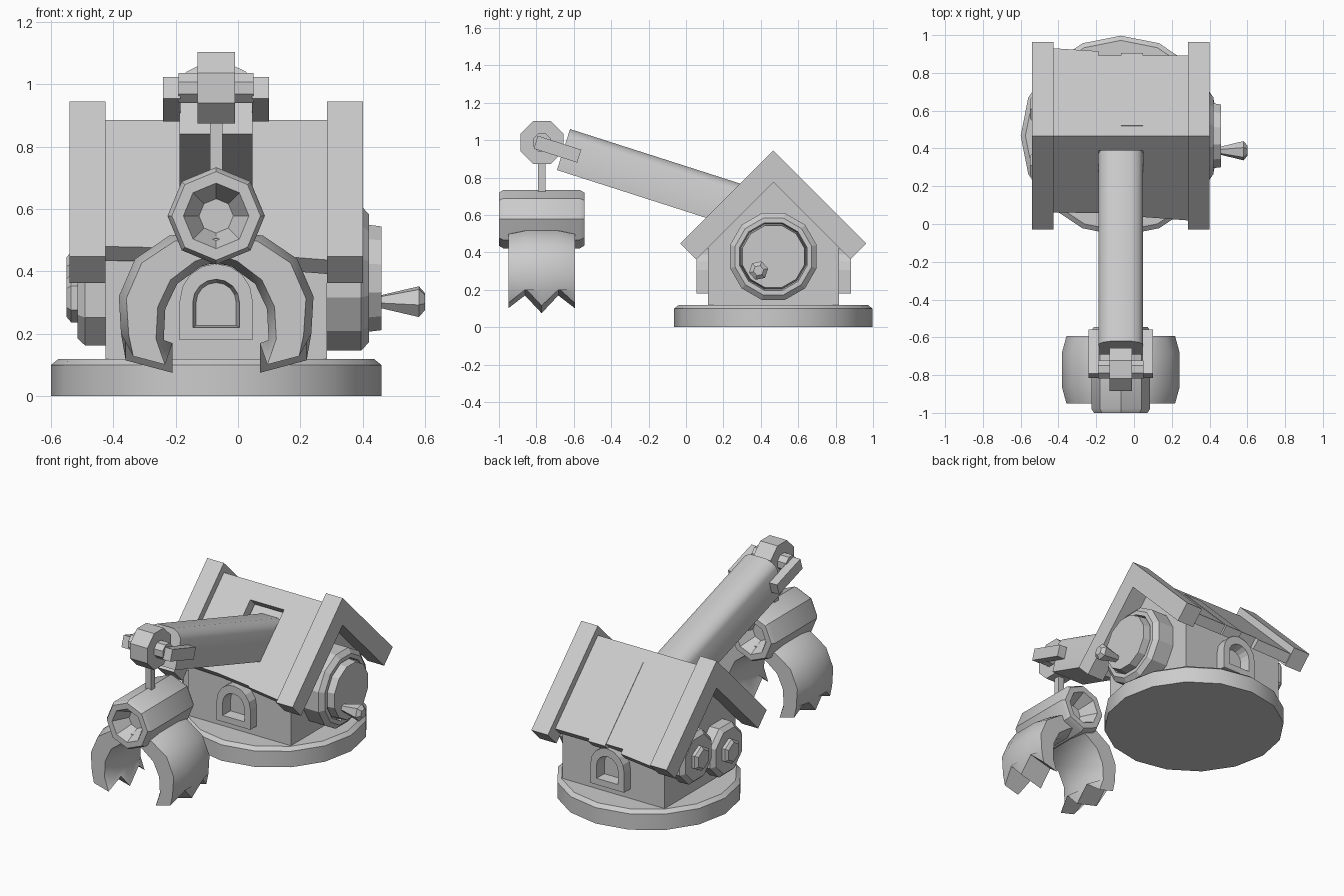
import bpy, bmesh
from math import pi, cos, sin, radians
from mathutils import Vector

cube = bpy.data.objects.get("Cube")
if cube:
    bpy.data.objects.remove(cube, do_unlink=True)

grey = bpy.data.materials.new("plain_grey")
grey.use_nodes = True
COLOUR = (0.6, 0.6, 0.6, 1)
grey.diffuse_color = COLOUR
grey.node_tree.nodes["Principled BSDF"].inputs["Base Color"].default_value = COLOUR

CX, CY = -0.07, 0.467        # middle of the house
LEFT, RIGHT = -0.425, 0.285  # house side walls


def finish(name, bm, loc=(0, 0, 0), smooth=0):
    bmesh.ops.remove_doubles(bm, verts=bm.verts, dist=1e-5)
    bmesh.ops.recalc_face_normals(bm, faces=bm.faces)
    mesh = bpy.data.meshes.new(name)
    bm.to_mesh(mesh)
    bm.free()
    mesh.materials.append(grey)
    obj = bpy.data.objects.new(name, mesh)
    obj.location = loc
    bpy.context.collection.objects.link(obj)
    if smooth:
        bpy.ops.object.select_all(action='DESELECT')
        obj.select_set(True)
        bpy.context.view_layer.objects.active = obj
        bpy.ops.object.shade_smooth_by_angle(angle=radians(smooth))
    return obj


def place(axis, a, b, h):
    return {'x': (h, a, b), 'y': (a, h, b), 'z': (a, b, h)}[axis]


def skin(bm, rings, caps=True, loop=False):
    """Join equal rings of points into a surface."""
    rows = [[bm.verts.new(p) for p in ring] for ring in rings]
    pairs = list(zip(rows, rows[1:])) + ([(rows[-1], rows[0])] if loop else [])
    for r, s in pairs:
        for i in range(len(r)):
            j = (i + 1) % len(r)
            bm.faces.new((r[i], r[j], s[j], s[i]))
    if caps and not loop:
        bm.faces.new(rows[0])
        bm.faces.new(rows[-1])


def prism(name, pts, axis, h0, h1, loc=(0, 0, 0), smooth=0):
    bm = bmesh.new()
    skin(bm, [[place(axis, a, b, h) for a, b in pts] for h in (h0, h1)])
    return finish(name, bm, loc, smooth)


def lathe(name, profile, n, axis, loc, turn=0.0, smooth=0):
    bm = bmesh.new()
    angles = [2 * pi * i / n + turn for i in range(n)]
    skin(bm, [[place(axis, r * cos(t), r * sin(t), h) for t in angles]
              for r, h in profile])
    return finish(name, bm, loc, smooth)


def rect(a0, a1, b0, b1):
    return [(a0, b0), (a1, b0), (a1, b1), (a0, b1)]


# Round base and house body
lathe("base", [(0.53, 0), (0.53, 0.1), (0.505, 0.12)], 16, 'z', (CX, CY, 0), smooth=30)
prism("house_body", [(0.118, 0.11), (0.818, 0.11), (0.818, 0.44), (CY, 0.775), (0.118, 0.44)],
      'x', LEFT, RIGHT)

# Thick gable beams
beam = [(CY, 0.945), (-0.03, 0.448), (0.055, 0.363), (CY, 0.775), (0.879, 0.363), (0.964, 0.448)]
prism("right_gable_beam", beam, 'x', -0.54, LEFT)
prism("left_gable_beam", beam, 'x', RIGHT, 0.4)


def plank(name, x0, x1, side, top, reach0, reach1, apex=0.885, thick=0.045):
    """Sloping roof board; top and reach are distances from the ridge."""
    bm = bmesh.new()
    rings = []
    for x, reach in ((x0, reach0), (x1, reach1)):
        inner = top if top == 0 else top - thick
        under = apex - 2 * thick if top == 0 else apex - top - thick
        rings.append([(x, CY + side * top, apex - top),
                      (x, CY + side * reach, apex - reach),
                      (x, CY + side * (reach - thick), apex - reach - thick),
                      (x, CY + side * inner, under)])
    skin(bm, rings)
    return finish(name, bm)


# Roof boards, leaving an opening for the crane arm at the front
A0, A1 = -0.187, 0.047
plank("front_roof_right", LEFT, A0, -1, 0, 0.405, 0.41)
plank("front_roof_left", A1, RIGHT, -1, 0, 0.43, 0.448)
plank("front_roof_ridge", A0, A1, -1, 0, 0.078, 0.078)
plank("front_roof_eave", A0, A1, -1, 0.31, 0.41, 0.425)
plank("back_roof_right", LEFT, A0, 1, 0, 0.463, 0.448)
plank("back_roof_middle", A0, CX, 1, 0, 0.426, 0.426)
plank("back_roof_strip", CX, A1, 1, 0.055, 0.438, 0.438, apex=0.889)
plank("back_roof_strip_bed", CX, A1, 1, 0, 0.42, 0.42)
plank("back_roof_left", A1, RIGHT, 1, 0, 0.425, 0.425)


# Arched window frames, front and back
def arch(w, z0, spring, rise, y):
    curve = [(CX + w * cos(pi * i / 8), y, spring + rise * sin(pi * i / 8)) for i in range(9)]
    return [(CX + w, y, z0)] + curve + [(CX - w, y, z0)]


for name, wall, out in (("front_window", 0.125, 0.055), ("back_window", 0.811, 0.881)):
    bm = bmesh.new()
    skin(bm, [arch(0.117, 0.18, 0.305, 0.12, wall), arch(0.117, 0.18, 0.305, 0.12, out),
              arch(0.075, 0.22, 0.3, 0.075, out), arch(0.063, 0.228, 0.3, 0.063, wall)],
         loop=True)
    finish(name, bm)

# Round door with rim and knob on the left wall
lathe("door_rim", [(0.24, 0.25), (0.24, 0.395), (0.212, 0.42), (0.187, 0.42), (0.18, 0.39)],
      12, 'x', (0, CY, 0.378), pi / 12)
lathe("door", [(0.18, 0.27), (0.18, 0.4), (0.172, 0.46)], 12, 'x', (0, CY, 0.378), pi / 12)
lathe("door_knob", [(0.02, 0.45), (0.052, 0.58), (0.028, 0.6)], 6, 'x', (0, 0.388, 0.303), 0.2)

# Two winch wheels with hexagonal hubs on the right wall
for name, y, z in (("front_wheel", 0.31, 0.315), ("back_wheel", 0.61, 0.385)):
    lathe(name, [(0.165, -0.41), (0.165, -0.49), (0.14, -0.515)], 8, 'x', (0, y, z), pi / 8)
    lathe(name + "_hub", [(0.078, -0.5), (0.078, -0.535), (0.06, -0.55)], 6, 'x', (0, y, z), pi / 6)

# Crane arm with rounded top, and its two tip brackets
TILT = -0.31
arm = prism("crane_arm", [(-0.117, -0.115), (0.117, -0.115), (0.117, 0.065), (0.095, 0.095),
                          (0.055, 0.115), (-0.055, 0.115), (-0.095, 0.095), (-0.117, 0.065)],
            'y', 0, 1.15, (CX, -0.655, 0.95), smooth=40)
arm.rotation_euler.x = TILT
for name, x in (("right_bracket", -0.24), ("left_bracket", 0.045)):
    bracket = prism(name, rect(0, 0.055, -0.036, 0.036), 'y', -0.122, 0.122, (x, -0.687, 0.952))
    bracket.rotation_euler.x = TILT

# Pulley, axle and cable
lathe("pulley", [(0.124, -0.06), (0.124, 0.06)], 8, 'x', (CX, -0.77, 0.988), pi / 8)
lathe("axle", [(0.052, -0.12), (0.052, 0.12)], 8, 'x', (CX, -0.77, 0.988), pi / 8)
prism("cable", rect(-0.09, -0.05, -0.79, -0.75), 'z', 0.68, 0.95)

# Grab drum with recessed ends
end = [(0.055, 0.13), (0.105, 0.228), (0.142, 0.228), (0.156, 0.205)]
lathe("grab_drum", [(r, -h) for r, h in end] + end[::-1], 8, 'y', (CX, -0.772, 0.578), smooth=30)

# Curved claws: outer and inner outline (distance from the middle, height)
OUTER = [(0.0, 0.53), (0.15, 0.515), (0.26, 0.44), (0.312, 0.32), (0.305, 0.2), (0.29, 0.115)]
INNER = [(0.0, 0.43), (0.05, 0.415), (0.125, 0.36), (0.163, 0.28), (0.168, 0.18), (0.14, 0.075)]
WIDTH, ROUND = 0.178, 0.025
TEETH = [0.02, 0.095, 0.0, 0.095, 0.02]   # lift of the cut edge across the claw
for name, side in (("right_claw", -1), ("left_claw", 1)):
    bm = bmesh.new()
    rings = []
    for k, (o, i) in enumerate(zip(OUTER, INNER)):
        o, i = Vector(o), Vector(i)
        across = (i - o).normalized() * ROUND
        ring = []
        for edge, inset, order in ((o, across, range(5)), (i, -across, range(4, -1, -1))):
            for j in order:
                y = (j - 2) / 2 * (WIDTH - 0.0)
                p = edge + (inset if j in (0, 4) else Vector((0, 0)))
                lift = TEETH[j] if k == len(OUTER) - 1 else 0
                # flat face runs almost to the rim before it is rounded off
                ring.append((CX + side * p.x, -0.772 + y, p.y + lift))
        rings.append(ring)
    # split the tooth end so the points stay crisp
    skin(bm, rings, caps=False)
    bm.verts.ensure_lookup_table()
    last = bm.verts[-10:]
    for j in range(4):
        bm.faces.new((last[j], last[j + 1], last[8 - j], last[9 - j]))
    finish(name, bm, smooth=40)
